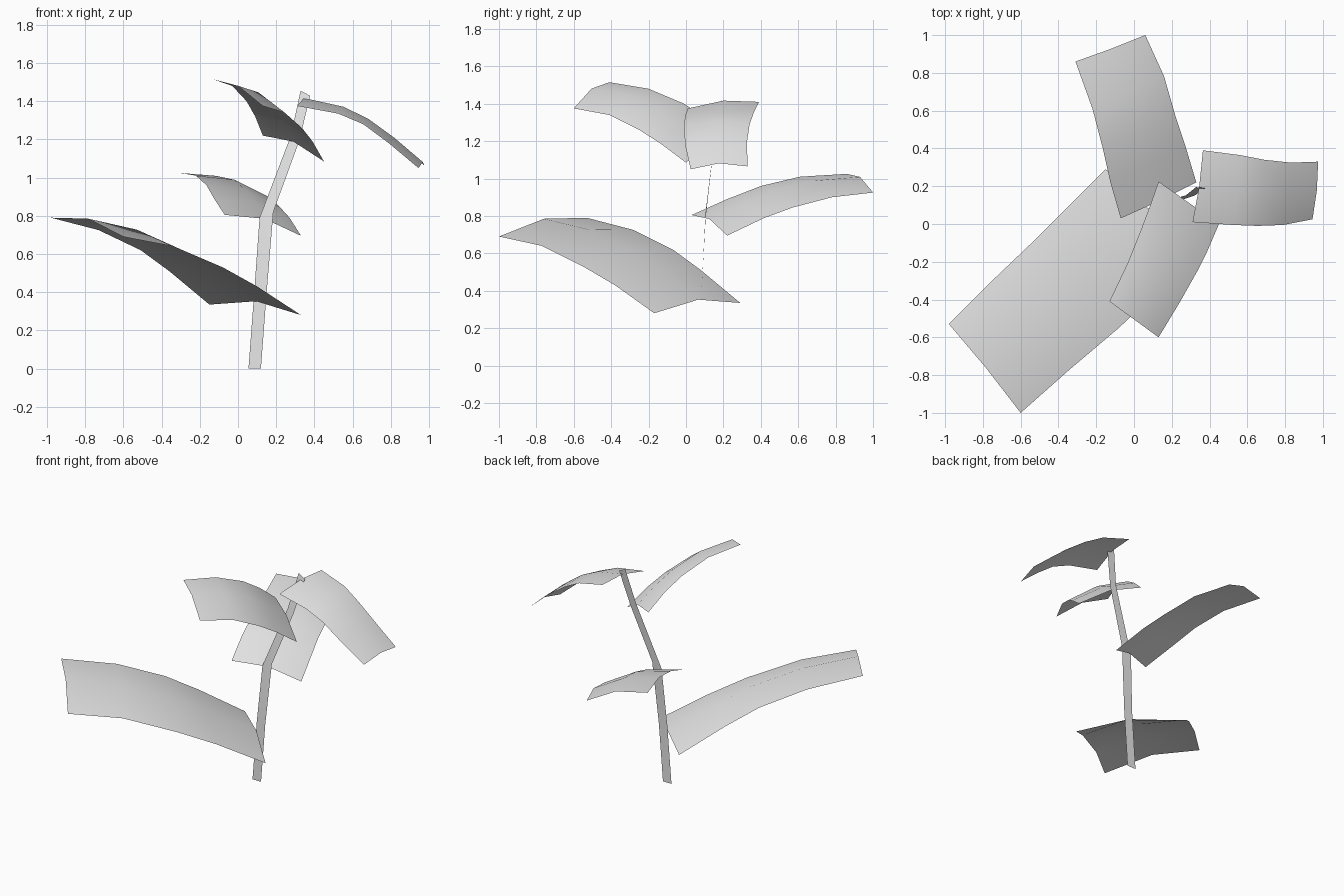
import bpy
import bmesh
from mathutils import Vector

cube = bpy.data.objects.get("Cube")
if cube:
    bpy.data.objects.remove(cube, do_unlink=True)

grey = bpy.data.materials.new("light_grey")
grey.use_nodes = True
grey.diffuse_color = (0.8, 0.8, 0.8, 1)
grey.node_tree.nodes["Principled BSDF"].inputs["Base Color"].default_value = (0.8, 0.8, 0.8, 1)


def make_sheet(name, rails, facing):
    """Skin a smooth open sheet across matching rails, facing the given way."""
    bm = bmesh.new()
    grid = [[bm.verts.new(p) for p in rail] for rail in rails]
    for a, b in zip(grid, grid[1:]):
        for i in range(len(a) - 1):
            bm.faces.new((a[i], a[i + 1], b[i + 1], b[i]))
    bm.normal_update()
    if sum(f.normal.dot(Vector(facing)) for f in bm.faces) < 0:
        bmesh.ops.reverse_faces(bm, faces=bm.faces[:])
    for f in bm.faces:
        f.smooth = True
    mesh = bpy.data.meshes.new(name)
    bm.to_mesh(mesh)
    bm.free()
    mesh.materials.append(grey)
    obj = bpy.data.objects.new(name, mesh)
    bpy.context.collection.objects.link(obj)
    return obj


def make_leaf(name, edge_a, edge_b, lift):
    """Arched leaf: two side edges (base to tip) and a raised midrib between."""
    midrib = [(Vector(a) + Vector(b)) / 2 + Vector(lift) for a, b in zip(edge_a, edge_b)]
    make_sheet(name, [edge_a, midrib, edge_b], (0, 0, 1))


# Stem: thin flat ribbon bending to the left and back
make_sheet("stem", [
    [(0.055, 0.08, 0), (0.085, 0.083, 0.4), (0.113, 0.105, 0.79), (0.275, 0.152, 1.215), (0.328, 0.195, 1.455)],
    [(0.12, 0.08, 0), (0.15, 0.083, 0.4), (0.185, 0.105, 0.82), (0.32, 0.15, 1.19), (0.378, 0.19, 1.428)],
], (0, -1, 0))

# Large lowest leaf
make_leaf("lower_leaf",
          [(-0.15, 0.29, 0.335), (-0.36, 0.08, 0.51), (-0.51, -0.07, 0.62), (-0.73, -0.28, 0.725), (-0.98, -0.53, 0.79)],
          [(0.33, -0.17, 0.28), (0.1, -0.38, 0.43), (-0.08, -0.55, 0.53), (-0.34, -0.77, 0.64), (-0.6, -1.0, 0.69)],
          (0.005, 0.005, 0.045))

# Leaf reaching back
make_leaf("back_leaf",
          [(-0.07, 0.03, 0.805), (-0.125, 0.22, 0.89), (-0.165, 0.4, 0.96), (-0.22, 0.61, 1.01), (-0.31, 0.86, 1.025)],
          [(0.33, 0.22, 0.695), (0.27, 0.42, 0.79), (0.22, 0.57, 0.845), (0.16, 0.78, 0.9), (0.06, 1.0, 0.925)],
          (0.01, 0, 0.034))

# Upper leaf reaching forward
make_leaf("front_leaf",
          [(0.13, 0.225, 1.22), (0.09, 0.11, 1.32), (0.045, -0.01, 1.4), (-0.03, -0.2, 1.48), (-0.13, -0.41, 1.515)],
          [(0.45, 0.0, 1.085), (0.39, -0.14, 1.19), (0.335, -0.25, 1.26), (0.245, -0.41, 1.34), (0.13, -0.6, 1.375)],
          (0, 0, 0.036))

# Upper leaf reaching to the left side
make_leaf("side_leaf",
          [(0.365, 0.39, 1.41), (0.56, 0.365, 1.36), (0.69, 0.34, 1.29), (0.83, 0.325, 1.19), (0.975, 0.33, 1.065)],
          [(0.31, 0.01, 1.375), (0.525, -0.005, 1.335), (0.655, -0.01, 1.28), (0.79, -0.005, 1.18), (0.945, 0.025, 1.05)],
          (0.008, 0, 0.024))
